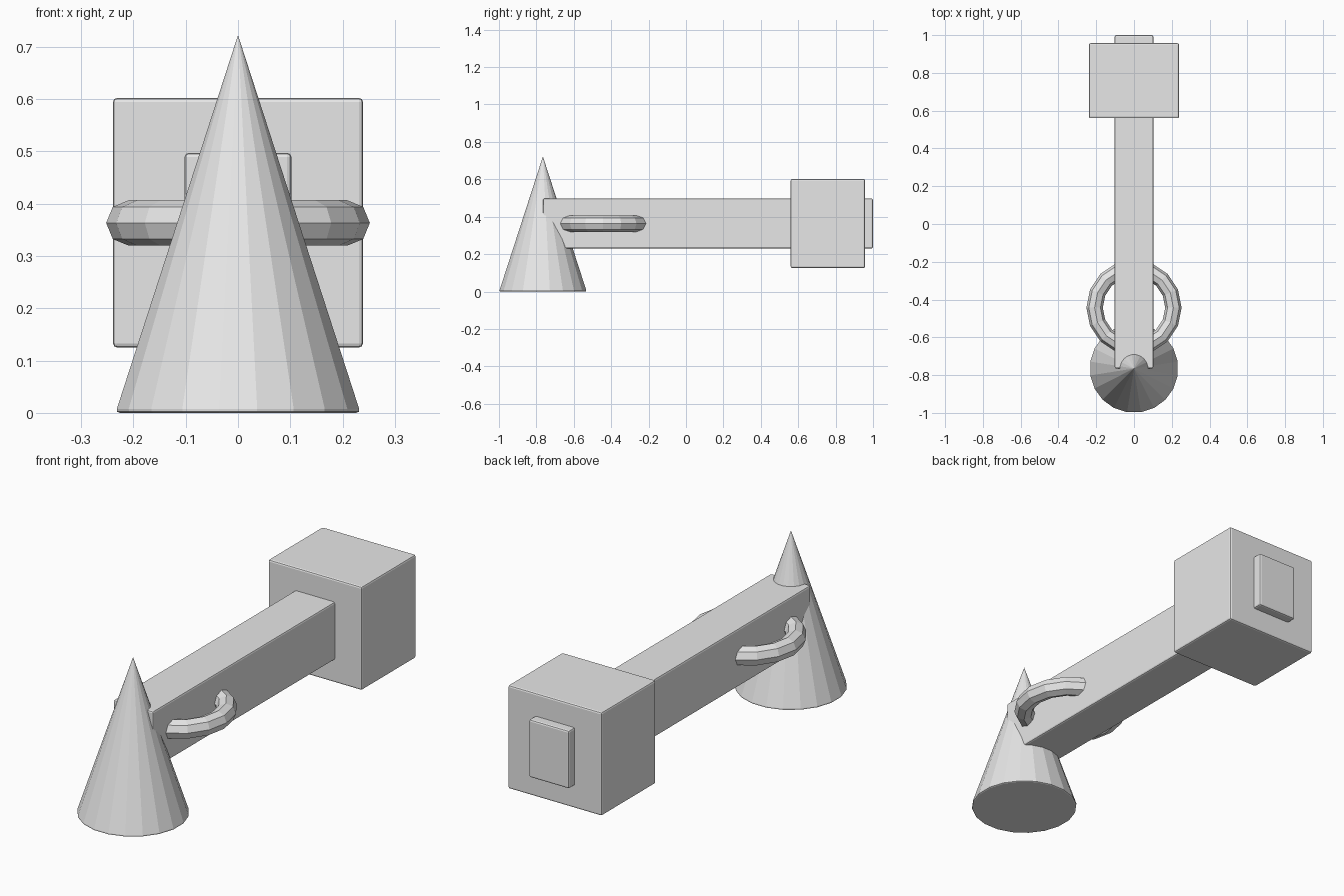
import bpy
import math

cube = bpy.data.objects.get("Cube")
if cube:
    bpy.data.objects.remove(cube, do_unlink=True)

grey = bpy.data.materials.new("light_grey")
grey.use_nodes = True
grey.diffuse_color = (0.8, 0.8, 0.8, 1)
grey.node_tree.nodes["Principled BSDF"].inputs["Base Color"].default_value = (0.8, 0.8, 0.8, 1)


def finish(name, bevel=0):
    """Name and colour the active part, and round its sharp edges."""
    part = bpy.context.object
    part.name = name
    part.data.materials.append(grey)
    if bevel:
        mod = part.modifiers.new("soft_edges", "BEVEL")
        mod.width = bevel
        mod.segments = 2
        mod.limit_method = "ANGLE"
        mod.angle_limit = math.radians(40)
    return part


def box(name, half_width, y_range, z_range):
    (y0, y1), (z0, z1) = y_range, z_range
    bpy.ops.mesh.primitive_cube_add(size=1, location=(0, (y0 + y1) / 2, (z0 + z1) / 2))
    bpy.context.object.scale = (2 * half_width, y1 - y0, z1 - z0)
    bpy.ops.object.transform_apply(location=False, rotation=False, scale=True)
    return finish(name, 0.008)


# Long bar running through the block at the back
box("bar", 0.102, (-0.765, 1.0), (0.23, 0.497))
box("back_block", 0.239, (0.56, 0.957), (0.125, 0.602))

# Faceted cone at the front end
sides = 20
bpy.ops.mesh.primitive_cone_add(vertices=sides, radius1=0.237, radius2=0, depth=0.722,
                                location=(0, -0.765, 0.361),
                                rotation=(0, 0, math.pi / sides))
finish("front_cone", 0.008)

# Horizontal ring passing through the bar
bpy.ops.mesh.primitive_torus_add(major_segments=16, minor_segments=8,
                                 major_radius=0.2085, minor_radius=0.0435,
                                 location=(0, -0.443, 0.363))
finish("ring")
